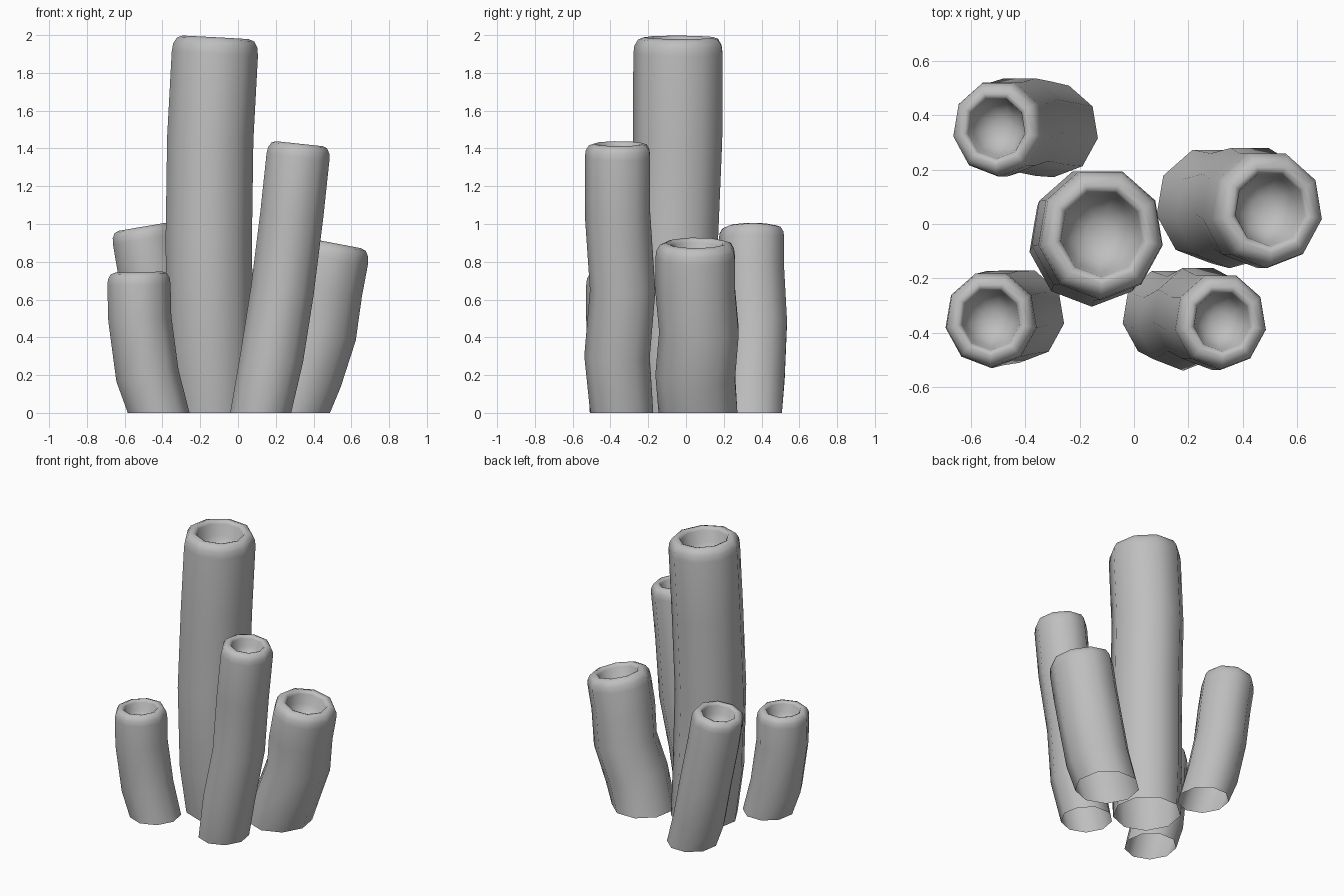
import bpy
import bmesh
from math import sin, cos, radians
from mathutils import Vector

cube = bpy.data.objects.get("Cube")
if cube:
    bpy.data.objects.remove(cube)

SIDES = 9
DEPTH = 1.05  # tubes are slightly deeper than wide

grey = bpy.data.materials.new("sponge_grey")
grey.use_nodes = True
color = (0.52, 0.52, 0.52, 1)
grey.diffuse_color = color
grey.node_tree.nodes["Principled BSDF"].inputs["Base Color"].default_value = color


def ring(bm, centre, normal, radius):
    """Loop of vertices in the plane across the tube, one corner facing front."""
    across = Vector((0, 1, 0)).cross(normal).normalized()
    along = normal.cross(across) * DEPTH
    verts = []
    for i in range(SIDES):
        a = radians(-90 + 360 * i / SIDES)
        verts.append(bm.verts.new(centre + radius * (cos(a) * across + sin(a) * along)))
    return verts


def tube(name, path, radius, base_radius, bore):
    """Tube open below with a cupped top; the last path point is the rim centre."""
    points = [Vector(p) for p in path]
    up = Vector((0, 0, 1))
    tip = (points[-1] - points[-2]).normalized()
    bm = bmesh.new()
    rings = [ring(bm, points[0], up, base_radius)]

    # Bent body
    for before, here, after in zip(points, points[1:-1], points[2:]):
        rings.append(ring(bm, here, (after - before).normalized(), radius))

    # Rounded lip, then the bowl inside it
    crest = bore + 0.32 * (radius - bore)
    lip = radius - crest
    profile = [(radius, 1.6 * lip), (radius - 0.1 * lip, 0.8 * lip),
               (radius - 0.45 * lip, 0.2 * lip), (crest, 0),
               (bore + 0.15 * lip, 0.12 * lip), (bore, 0.4 * lip),
               (bore * 0.9, bore * 0.65), (bore * 0.65, bore),
               (bore * 0.33, bore * 1.2)]
    for r, depth in profile:
        rings.append(ring(bm, points[-1] - tip * depth, tip, r))

    for low, high in zip(rings, rings[1:]):
        for i in range(SIDES):
            j = (i + 1) % SIDES
            bm.faces.new((low[i], low[j], high[j], high[i]))
    bm.faces.new(rings[-1])

    mesh = bpy.data.meshes.new(name)
    bm.to_mesh(mesh)
    bm.free()
    mesh.materials.append(grey)
    obj = bpy.data.objects.new(name, mesh)
    bpy.context.collection.objects.link(obj)
    bpy.ops.object.select_all(action='DESELECT')
    obj.select_set(True)
    bpy.context.view_layer.objects.active = obj
    bpy.ops.object.shade_smooth_by_angle(angle=radians(60))


tube("tall_centre_tube",
     [(-0.13, -0.025, 0), (-0.147, -0.05, 0.35), (-0.155, -0.06, 0.9),
      (-0.147, -0.037, 1.45), (-0.118, -0.035, 1.988)], 0.232, 0.216, 0.152)
tube("front_left_tube",
     [(-0.42, -0.335, 0), (-0.48, -0.34, 0.2), (-0.52, -0.35, 0.5),
      (-0.526, -0.35, 0.745)], 0.17, 0.166, 0.108)
tube("front_right_tube",
     [(0.12, -0.335, 0), (0.18, -0.36, 0.3), (0.235, -0.33, 0.65),
      (0.285, -0.357, 1.05), (0.325, -0.357, 1.425)], 0.17, 0.164, 0.105)
tube("right_tube",
     [(0.285, 0.07, 0), (0.35, 0.055, 0.2), (0.425, 0.075, 0.43),
      (0.455, 0.055, 0.65), (0.502, 0.055, 0.9)], 0.207, 0.205, 0.13)
tube("back_left_tube",
     [(-0.295, 0.345, 0), (-0.36, 0.355, 0.2), (-0.42, 0.367, 0.48),
      (-0.468, 0.352, 0.75), (-0.508, 0.352, 0.985)], 0.17, 0.165, 0.108)
